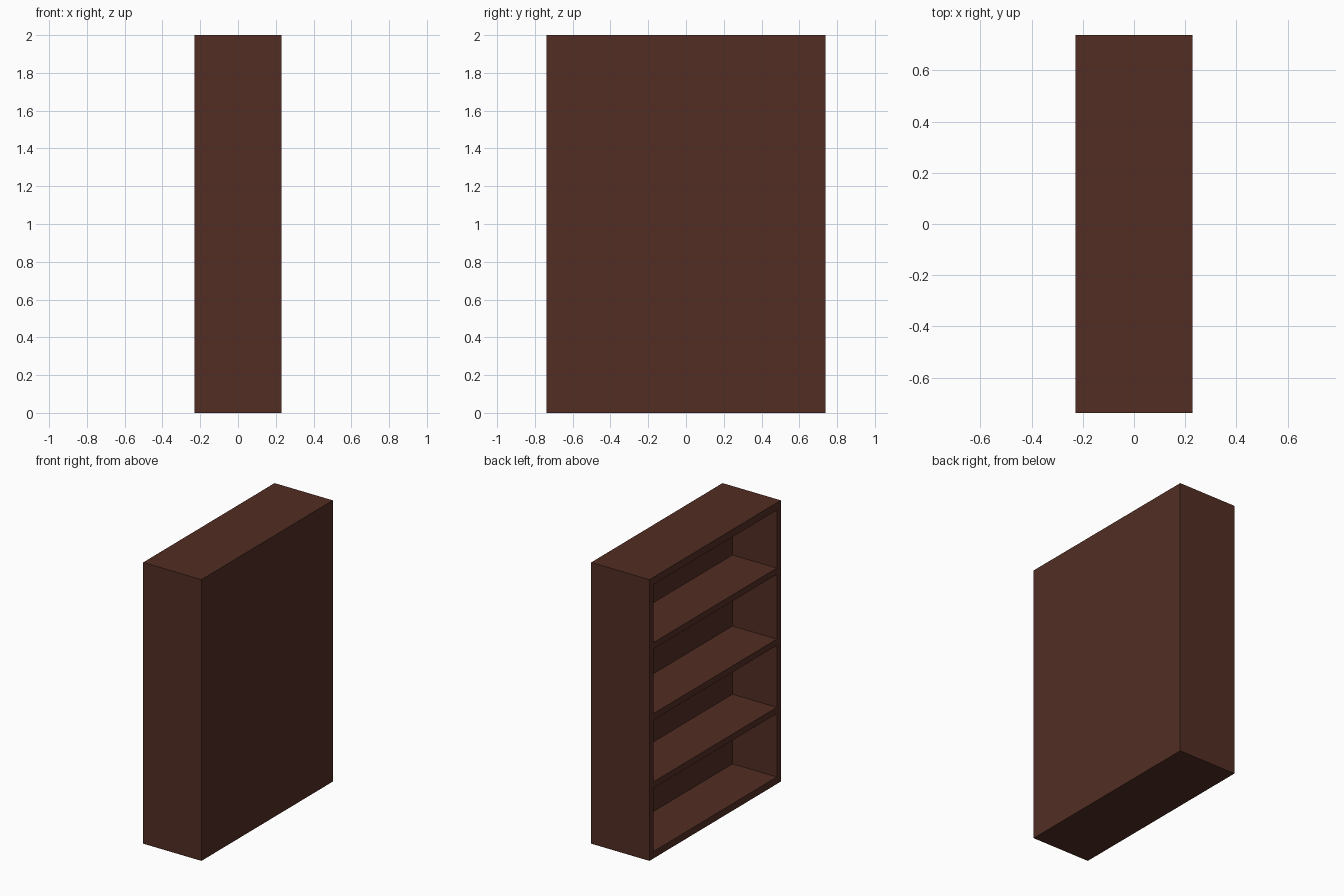
import bpy

if "Cube" in bpy.data.objects:
    bpy.data.objects.remove(bpy.data.objects["Cube"])

# overall half sizes, height and board thickness; the open side faces -x
HX, HY, H, T = 0.229, 0.738, 2.0, 0.045
BACK_X = 0.12   # inner face of the thick back

wood = bpy.data.materials.new("dark brown wood")
wood.diffuse_color = (0.085, 0.027, 0.017, 1)
wood.use_nodes = True
wood.node_tree.nodes["Principled BSDF"].inputs["Base Color"].default_value = wood.diffuse_color


def board(name, x0, x1, y0, y1, z0, z1):
    bpy.ops.mesh.primitive_cube_add(
        size=1, location=((x0 + x1) / 2, (y0 + y1) / 2, (z0 + z1) / 2))
    ob = bpy.context.object
    ob.name = name
    ob.scale = (x1 - x0, y1 - y0, z1 - z0)
    bpy.ops.object.transform_apply(location=False, rotation=False, scale=True)
    ob.data.materials.append(wood)
    return ob


# side panels
board("left_side", -HX, HX, HY - T, HY, 0, H)
board("right_side", -HX, HX, -HY, -HY + T, 0, H)

# top, bottom and back panels between the sides
IY = HY - T
board("top_panel", -HX, HX, -IY, IY, H - 0.053, H)
board("bottom_panel", -HX, HX, -IY, IY, 0, 0.05)
board("back_panel", BACK_X, HX, -IY, IY, 0.05, H - 0.053)

# shelves, given by their upper surface
for i, z in enumerate((0.545, 1.03, 1.535)):
    board(f"shelf_{i + 1}", -HX, BACK_X, -IY, IY, z - T, z)
